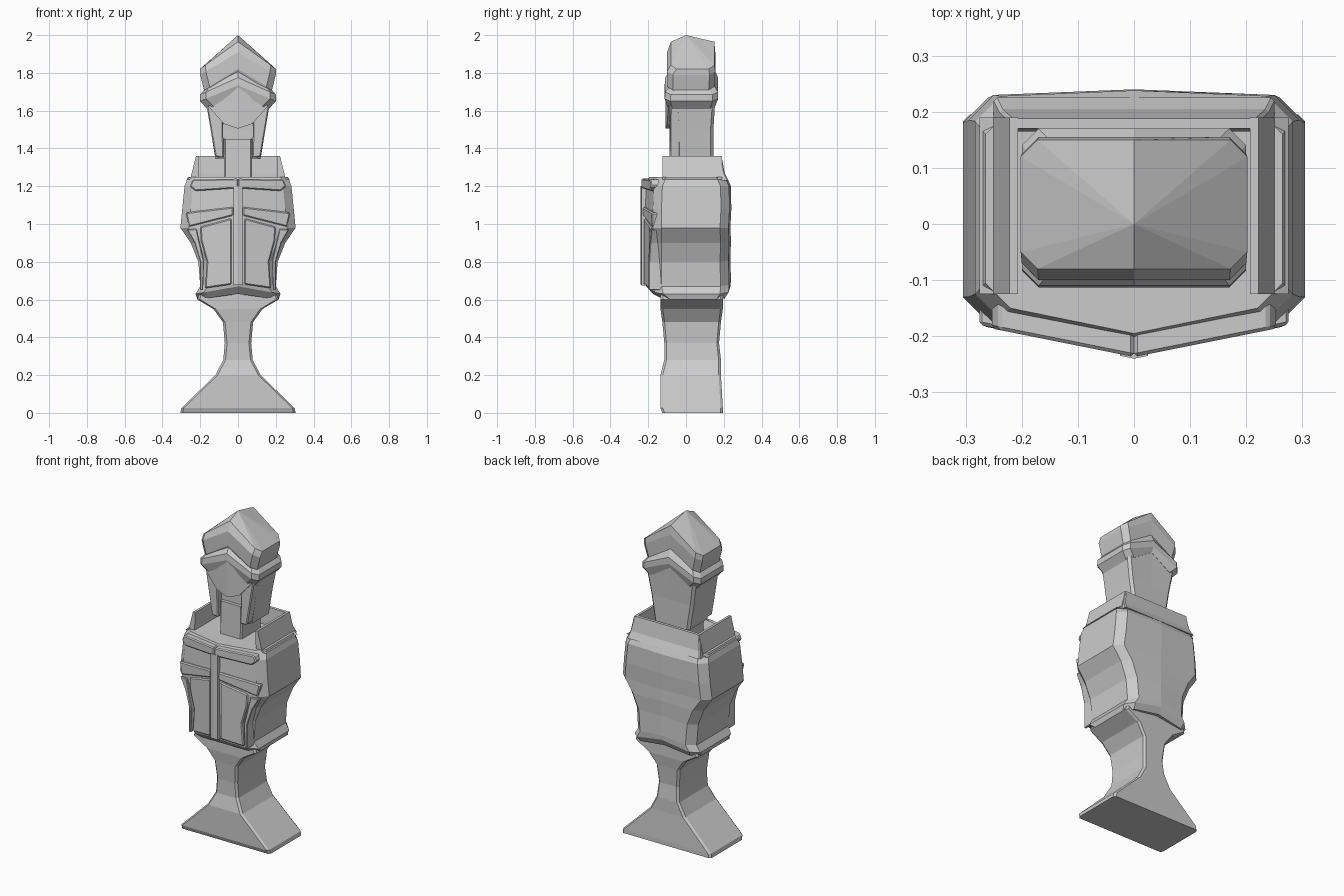
import bpy


def make(name, verts, faces):
    me = bpy.data.meshes.new(name)
    me.from_pydata(verts, [], faces)
    me.update()
    ob = bpy.data.objects.new(name, me)
    bpy.context.collection.objects.link(ob)
    return ob


def loft(name, rows, c=0.02, peak=0.0, back=0.0, apex=None):
    """Stack chamfered rectangles; row = (z, half width, front y, back y, centre rise)."""
    verts, faces = [], []
    for z, w, f, b, dz in rows:
        right = [(w - c, f), (w, f + c), (w, b - c), (w - c, b)]
        ring = [(0, f - peak)] + right + [(0, b + back)] + [(-x, y) for x, y in reversed(right)]
        verts += [(x, y, z + dz * (1 - abs(x) / w)) for x, y in ring]
    for k in range(len(rows) - 1):
        for i in range(10):
            j = (i + 1) % 10
            faces.append((k * 10 + i, k * 10 + j, k * 10 + 10 + j, k * 10 + 10 + i))
    faces += [(5, 4, 3, 2, 1, 0), (0, 9, 8, 7, 6, 5)]
    t = (len(rows) - 1) * 10
    if apex:
        verts.append(apex)
        faces += [(t + i, t + (i + 1) % 10, len(verts) - 1) for i in range(10)]
    else:
        faces += [tuple(t + i for i in range(6)), tuple(t + i for i in (5, 6, 7, 8, 9, 0))]
    return make(name, verts, faces)


def plate(name, outline, y0, y1, slope=0.0, bevel=0.006):
    """Front outline (x, z) given depth and mirrored; the front sweeps back with |x|."""
    n = len(outline)
    verts = [(x, y0 + slope * x, z) for x, z in outline] + [(x, y1, z) for x, z in outline]
    faces = [tuple(range(n)), tuple(range(2 * n - 1, n - 1, -1))]
    faces += [(i, i + n, (i + 1) % n + n, (i + 1) % n) for i in range(n)]
    ob = make(name, verts, faces)
    if bevel:
        m = ob.modifiers.new("bevel", 'BEVEL')
        m.width, m.segments = bevel, 1
    ob.modifiers.new("mirror", 'MIRROR')
    return ob


# Flared pedestal
F, B = -0.135, 0.195
loft("pedestal", [(0.0, 0.305, F + 0.01, B, 0), (0.025, 0.3, F, B, 0), (0.2, 0.12, F, B - 0.01, 0),
                  (0.28, 0.078, F + 0.02, B - 0.01, 0), (0.37, 0.07, F + 0.02, B - 0.02, 0),
                  (0.48, 0.08, F + 0.01, B - 0.01, 0), (0.55, 0.13, F, B, 0),
                  (0.6, 0.215, F, B, 0.03), (0.65, 0.2, F, B, 0.03)], c=0.012)

# Torso
loft("torso", [(0.6, 0.215, -0.13, 0.205, 0.03), (0.63, 0.225, -0.165, 0.225, 0.04),
               (0.67, 0.2, -0.175, 0.228, 0.03), (0.8, 0.21, -0.175, 0.225, 0.02),
               (0.9, 0.25, -0.175, 0.228, 0.01), (0.98, 0.305, -0.175, 0.225, 0),
               (1.08, 0.295, -0.175, 0.23, 0), (1.2, 0.283, -0.17, 0.228, 0),
               (1.25, 0.265, -0.15, 0.205, 0)], c=0.045, peak=0.045, back=0.01)

# Raised garment panels on the chest
plate("centre_strip", [(0, 0.68), (0.025, 0.675), (0.025, 1.2), (0, 1.2)], -0.24, -0.1, 0.2, 0)
plate("shoulder_band", [(0, 1.19), (0.225, 1.175), (0.255, 1.2), (0.24, 1.235), (0, 1.24)],
      -0.237, -0.1, 0.2)
plate("chest_band", [(0.025, 1.045), (0.26, 0.985), (0.277, 1.06), (0.2, 1.07), (0.025, 1.09)],
      -0.235, -0.1, 0.2)
plate("coat_front", [(0.035, 0.68), (0.175, 0.66), (0.165, 0.8), (0.195, 0.91), (0.2, 0.985),
                     (0.035, 1.03)], -0.231, -0.1, 0.2)
plate("sleeve", [(0.185, 0.65), (0.2, 0.65), (0.2, 0.8), (0.23, 0.9), (0.27, 0.97), (0.22, 0.975),
                 (0.205, 0.91), (0.18, 0.8)], -0.236, -0.1, 0.2, 0.004)

# Standing collar, open at the front
plate("collar_sides", [(0.275, 1.235), (0.25, 1.25), (0.222, 1.36), (0.207, 1.36), (0.21, 1.235)],
      -0.125, 0.19, 0, 0)
loft("collar_back", [(1.23, 0.25, 0.165, 0.225, 0), (1.27, 0.24, 0.165, 0.205, 0),
                     (1.36, 0.222, 0.17, 0.188, 0)], c=0.006)

# Neck and head
loft("neck", [(1.23, 0.075, -0.075, 0.12, 0), (1.45, 0.075, -0.07, 0.12, 0)], c=0.008)
loft("hair_back", [(1.345, 0.12, -0.05, 0.145, 0), (1.5, 0.145, -0.05, 0.145, 0),
                   (1.65, 0.17, -0.06, 0.155, 0.08)], c=0.015)
plate("hair_sides", [(0.075, 1.35), (0.12, 1.355), (0.145, 1.5), (0.168, 1.64), (0.06, 1.66),
                     (0.08, 1.53)], -0.092, 0.0, 0.05)
plate("face", [(0, 1.505), (0.075, 1.53), (0.155, 1.62), (0.155, 1.66), (0, 1.74)],
      -0.108, 0.0, 0.1, 0)

# Chevron headband and pointed cap
loft("headband", [(1.605, 0.16, -0.1, 0.155, 0.1), (1.65, 0.2, -0.113, 0.17, 0.085),
                  (1.685, 0.2, -0.11, 0.17, 0.09), (1.71, 0.18, -0.085, 0.15, 0.11)], c=0.03)
loft("cap", [(1.68, 0.175, -0.085, 0.14, 0.11), (1.71, 0.18, -0.098, 0.15, 0.11),
             (1.79, 0.2, -0.1, 0.155, 0.12), (1.82, 0.202, -0.08, 0.15, 0.145)],
     c=0.03, apex=(0, 0.0, 2.0))
